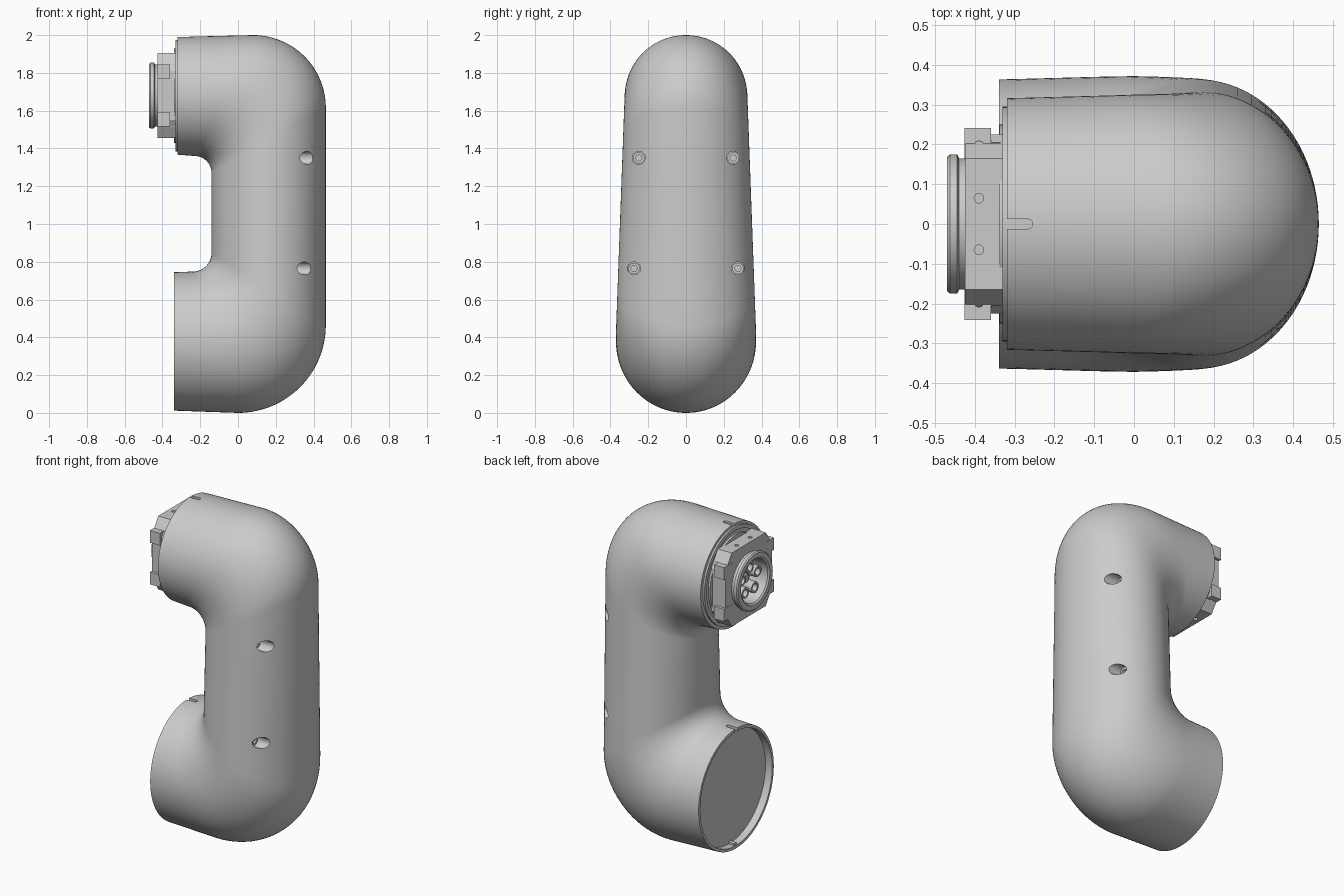
import bpy, bmesh, math
from mathutils import Vector, Matrix

if "Cube" in bpy.data.objects:
    bpy.data.objects.remove(bpy.data.objects["Cube"])

ZU = 1.68   # axis height of the upper joint
ZL = 0.378  # axis height of the lower joint


def finish(bm, name):
    bmesh.ops.recalc_face_normals(bm, faces=bm.faces)
    me = bpy.data.meshes.new(name)
    bm.to_mesh(me)
    bm.free()
    ob = bpy.data.objects.new(name, me)
    bpy.context.collection.objects.link(ob)
    return ob


def skin(name, rings, closed=False):
    """Bridge rings of points; cap the ends unless closed."""
    bm = bmesh.new()
    vs = [[bm.verts.new(p) for p in r] for r in rings]
    n = len(vs[0])
    pairs = list(zip(vs, vs[1:])) + ([(vs[-1], vs[0])] if closed else [])
    for a, b in pairs:
        for j in range(n):
            k = (j + 1) % n
            bm.faces.new((a[j], a[k], b[k], b[j]))
    if not closed:
        bm.faces.new(vs[0])
        bm.faces.new(vs[-1])
    return finish(bm, name)


def lathe(name, profile, y=0, z=ZU, seg=64, closed=False):
    """Revolve (x, radius) points around an axis parallel to x."""
    ang = [2 * math.pi * j / seg for j in range(seg)]
    return skin(name, [[(x, y + r * math.cos(a), z + r * math.sin(a)) for a in ang]
                       for x, r in profile], closed)


def box(name, x, y, z):
    bm = bmesh.new()
    bmesh.ops.create_cube(bm, size=1)
    for v in bm.verts:
        v.co = [(lo + hi) / 2 + c * (hi - lo) for c, (lo, hi) in zip(v.co, (x, y, z))]
    return finish(bm, name)


def upright(name, x, y, z0, z1, r, seg=24):
    bm = bmesh.new()
    bmesh.ops.create_cone(bm, cap_ends=True, segments=seg, radius1=r, radius2=r,
                          depth=z1 - z0, matrix=Matrix.Translation((x, y, (z0 + z1) / 2)))
    return finish(bm, name)


def cut(ob, cutters):
    bpy.context.view_layer.objects.active = ob
    for c in cutters:
        c.hide_render = True
        m = ob.modifiers.new("cut", 'BOOLEAN')
        m.operation = 'DIFFERENCE'
        m.solver = 'EXACT'
        m.object = c
        bpy.ops.object.modifier_apply(modifier=m.name)
        bpy.data.objects.remove(c)


# Body guide curves: outer and inner edges in the xz plane
def line(a, b, n):
    return [Vector(a).lerp(Vector(b), i / n) for i in range(n)]


def arc(c, r, a0, a1, n):
    return [Vector((c[0] + r * math.cos(math.radians(a0 + (a1 - a0) * i / n)),
                    c[1] + r * math.sin(math.radians(a0 + (a1 - a0) * i / n))))
            for i in range(n)]


N = 28
outer = (line((-.34, .012), (0, 0), 5) + arc((0, .465), .465, -90, 0, N)
         + line((.465, .465), (.465, 1.615), 8) + arc((.08, 1.615), .385, 0, 90, N)
         + line((.08, 2), (-.32, 1.99), 5) + [Vector((-.32, 1.99))])
inner = (line((-.34, .745), (-.24, .748), 5) + arc((-.24, .848), .1, -90, 0, N)
         + line((-.14, .848), (-.14, 1.27), 8) + arc((-.23, 1.27), .09, 0, 90, N)
         + line((-.23, 1.36), (-.32, 1.367), 5) + [Vector((-.32, 1.367))])

# Body: elliptical sections lofted between the guides
rings = []
for o, i in zip(outer, inner):
    m, h = (o + i) / 2, (o - i) / 2
    t = min(max((m.y - .37) / 1.31, 0), 1)
    w = .373 - .048 * t - .009 * min(max(-m.x / .33, 0), 1)
    ring = []
    for j in range(96):
        a = 2 * math.pi * j / 96
        p = m + h * math.cos(a)
        ring.append((p.x, w * math.sin(a), p.y))
    rings.append(ring)
body = skin("arm_body", rings)

# Recess, screw bores and witness slots in the body
cutters = [lathe("recess_cut", [(-.5, .348), (-.295, .348)], z=ZL, seg=96)]
bores = [(s * y, z) for y, z in ((.25, 1.35), (.275, .765)) for s in (-1, 1)]
for y, z in bores:
    cutters.append(lathe("bore_cut", [(.6, .034), (.29, .034)], y, z, 32))
for x0, x1, z0, z1 in ((-.4, -.267, 1.978, 2.1), (-.4, -.287, .715, .8)):
    cutters.append(box("slot_cut", (x0, x1), (-.012, .012), (z0, z1)))
    cutters.append(upright("slot_end_cut", x1, 0, z0, z1, .0121))
cut(body, cutters)

# Screws at the bottom of the bores
for k, (y, z) in enumerate(bores):
    lathe(f"screw_{k + 1}", [(.285, .03), (.305, .03), (.305, .016), (.293, .016)], y, z, 24)

# Small key inside the lower rim
box("rim_key", (-.335, -.29), (-.012, .012), (ZL - .353, ZL - .335))

# Stepped flange on the upper end
lathe("upper_flange", [(-.31, .295), (-.331, .295), (-.331, .272), (-.326, .272),
                       (-.326, .25), (-.338, .25), (-.338, .2)], seg=96)

# Coupling plate: chamfered outline with a central bore
half = [(.225, .13), (.165, .225)]
pts = [(half[0][0], half[0][1]), half[1], (-half[1][0], half[1][1]), (-half[0][0], half[0][1])]
pts += [(-y, -z) for y, z in pts]
plate = skin("coupling_plate", [[(x, y, ZU + z) for y, z in pts] for x in (-.425, -.33)])
cutters = [lathe("plate_bore_cut", [(-.5, .13), (-.345, .13)])]
for y in (-.065, .065):
    cutters.append(upright("top_hole_cut", -.39, y, ZU + .2, ZU + .3, .012))
    cutters.append(upright("bottom_hole_cut", -.39, y, ZU - .3, ZU - .2, .012))
cut(plate, cutters)

# Side lugs with screw holes
for s in (-1, 1):
    for t in (-1, 1):
        y = sorted((s * .16, s * .242))
        z = sorted((ZU + t * .09, ZU + t * .165))
        lug = box("coupling_lug", (-.427, -.36), y, z)
        zz = sorted((ZU + t * .145, ZU + t * .3))
        cut(lug, [upright("lug_hole_cut", -.39, s * .197, zz[0], zz[1], .012)])
        box("lug_foot", (-.362, -.336), sorted((s * .16, s * .205)), z)

# Front collar of the coupling
lathe("coupling_collar", [(-.42, .165), (-.44, .165), (-.445, .175), (-.463, .175),
                          (-.47, .168), (-.47, .14), (-.462, .13), (-.42, .13)], closed=True)

# Contact sockets inside the collar
for k in range(5):
    a = math.radians(90 + 72 * k)
    lathe(f"contact_socket_{k + 1}", [(-.34, .034), (-.435, .034), (-.435, .022), (-.36, .022)],
          .078 * math.cos(a), ZU + .078 * math.sin(a), 24)
lathe("centre_pin", [(-.34, .03), (-.4, .03), (-.41, .022)], seg=24)

# Smooth shading that keeps edges sharp
for ob in bpy.context.collection.objects:
    ob.select_set(True)
bpy.context.view_layer.objects.active = body
bpy.ops.object.shade_smooth_by_angle(angle=math.radians(30))
